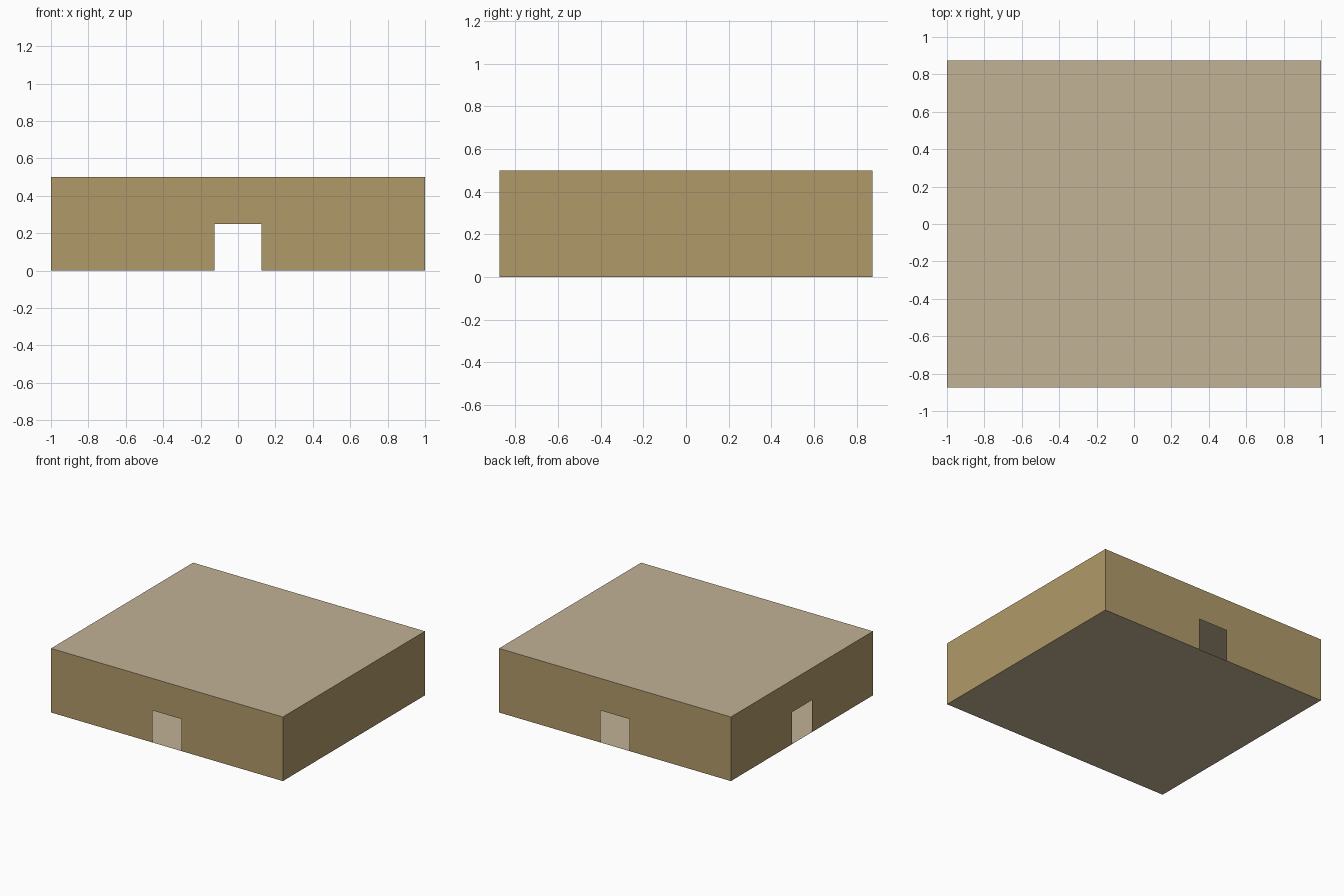
import bpy
from math import pi
from mathutils import Matrix

if "Cube" in bpy.data.objects:
    bpy.data.objects.remove(bpy.data.objects["Cube"])

W, D, H = 2.0, 1.75, 0.5        # overall size
DOOR_W, DOOR_H = 0.25, 0.25     # doorway size


def material(name, rgb):
    mat = bpy.data.materials.new(name)
    mat.diffuse_color = (*rgb, 1)
    mat.use_nodes = True
    mat.node_tree.nodes["Principled BSDF"].inputs["Base Color"].default_value = mat.diffuse_color
    return mat


def sheet(name, points, mat, matrix):
    """One flat thin panel drawn in its own plane, then placed."""
    mesh = bpy.data.meshes.new(name)
    mesh.from_pydata([matrix @ p for p in points], [], [range(len(points))])
    mesh.materials.append(mat)
    obj = bpy.data.objects.new(name, mesh)
    bpy.context.collection.objects.link(obj)


def rectangle(w, h):
    return [(-w / 2, -h / 2), (w / 2, -h / 2), (w / 2, h / 2), (-w / 2, h / 2)]


def wall(name, length, distance, turn, door):
    """Wall facing -y, pushed out from the centre and turned about z."""
    a, d = length / 2, DOOR_W / 2
    profile = [(-a, 0)]
    if door:
        profile += [(-d, 0), (-d, DOOR_H), (d, DOOR_H), (d, 0)]
    profile += [(a, 0), (a, H), (-a, H)]
    from_pts = [Matrix.Translation((x, -distance, z)).translation for x, z in profile]
    sheet(name, from_pts, wall_mat, Matrix.Rotation(turn, 4, 'Z'))


def slab(name, z, flip):
    """Horizontal panel, facing down when flipped."""
    pts = [Matrix.Translation((x, y, z)).translation for x, y in rectangle(W, D)]
    sheet(name, pts[::-1] if flip else pts, slab_mat, Matrix.Identity(4))


wall_mat = material("wall_tan", (0.434, 0.323, 0.144))
slab_mat = material("slab_beige", (0.539, 0.445, 0.305))

# Walls: doorways on the front, back and left
wall("front_wall", W, D / 2, 0, True)
wall("right_wall", D, W / 2, pi / 2, False)
wall("back_wall", W, D / 2, pi, True)
wall("left_wall", D, W / 2, -pi / 2, True)

# Floor and flat roof
slab("floor", 0, True)
slab("roof", H, False)
